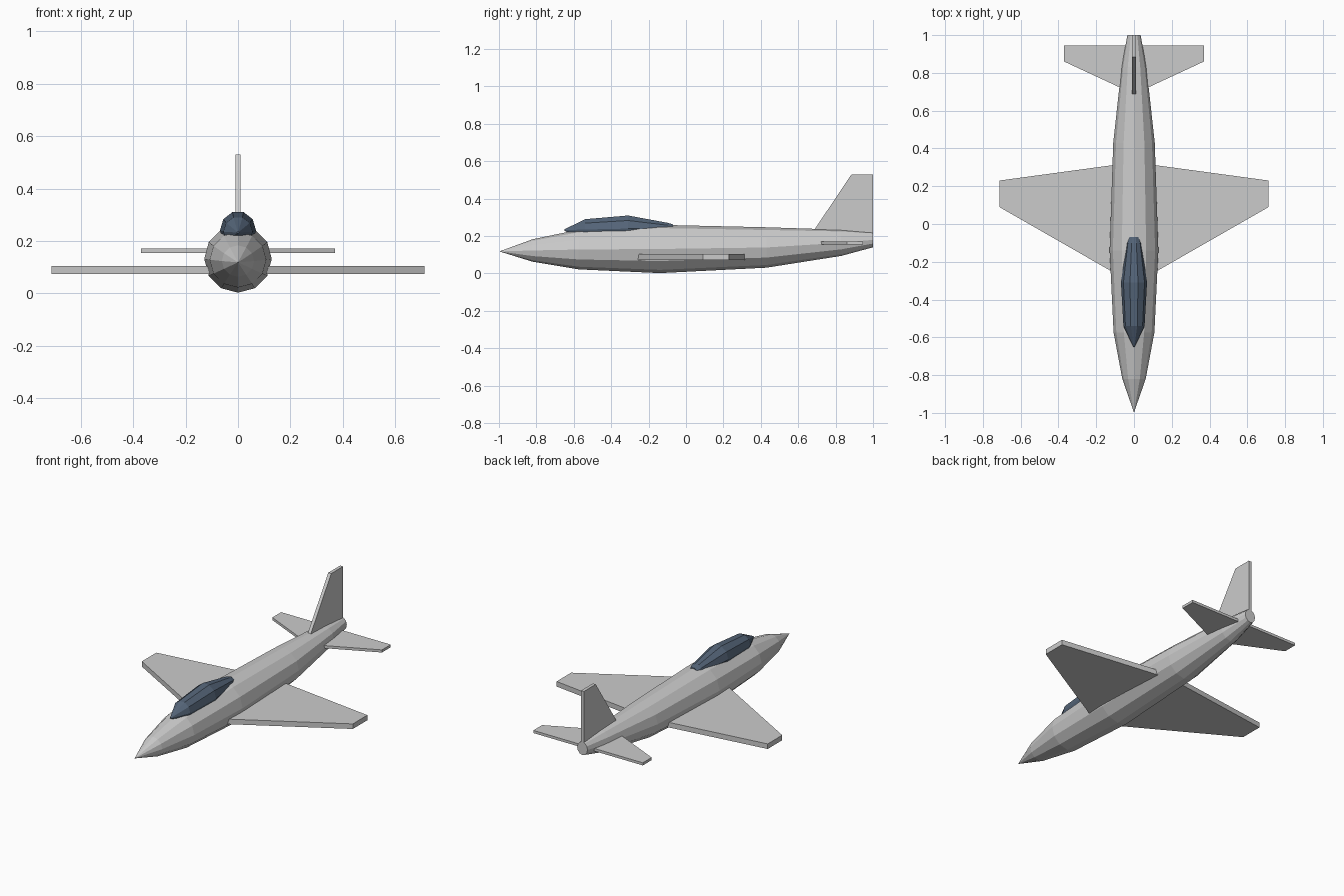
import bpy, bmesh, math

if "Cube" in bpy.data.objects:
    bpy.data.objects.remove(bpy.data.objects["Cube"])


def finish(name, bm, mat=None):
    bmesh.ops.remove_doubles(bm, verts=bm.verts, dist=1e-5)
    bmesh.ops.recalc_face_normals(bm, faces=bm.faces)
    me = bpy.data.meshes.new(name)
    bm.to_mesh(me)
    bm.free()
    ob = bpy.data.objects.new(name, me)
    bpy.context.collection.objects.link(ob)
    if mat:
        me.materials.append(mat)
    return ob


def loft(name, stations, sides, phase=0.0, mat=None):
    """Skin rings given as (y, centre z, half width, half height)."""
    bm = bmesh.new()
    rings = []
    for y, zc, rx, rz in stations:
        angles = [phase + 2 * math.pi * i / sides for i in range(sides)]
        rings.append([bm.verts.new((rx * math.sin(a), y, zc + rz * math.cos(a))) for a in angles])
    for a, b in zip(rings, rings[1:]):
        for i in range(sides):
            j = (i + 1) % sides
            bm.faces.new((a[i], a[j], b[j], b[i]))
    bm.faces.new(rings[0])
    bm.faces.new(rings[-1])
    bmesh.ops.dissolve_degenerate(bm, edges=bm.edges, dist=1e-5)
    return finish(name, bm, mat)


def plate(name, outline, offset):
    """Extrude a flat outline along an offset vector."""
    bm = bmesh.new()
    face = bm.faces.new([bm.verts.new(p) for p in outline])
    ext = bmesh.ops.extrude_face_region(bm, geom=[face])
    verts = [v for v in ext["geom"] if isinstance(v, bmesh.types.BMVert)]
    bmesh.ops.translate(bm, verts=verts, vec=offset)
    return finish(name, bm)


glass = bpy.data.materials.new("canopy_glass")
glass.diffuse_color = (0.09, 0.13, 0.19, 1)
glass.use_nodes = True
glass.node_tree.nodes["Principled BSDF"].inputs["Base Color"].default_value = glass.diffuse_color

# Fuselage: twelve-sided loft from pointed nose to small blunt tail
loft("fuselage", [
    (-0.995, 0.118, 0.001, 0.001),
    (-0.82, 0.123, 0.062, 0.060),
    (-0.575, 0.128, 0.108, 0.106),
    (-0.14, 0.131, 0.129, 0.129),
    (0.43, 0.139, 0.110, 0.108),
    (0.83, 0.164, 0.066, 0.070),
    (1.0, 0.180, 0.035, 0.040),
], 12)

# Canopy: ten-sided faceted bubble sunk into the fuselage
loft("canopy", [
    (-0.65, 0.232, 0.004, 0.004),
    (-0.54, 0.235, 0.056, 0.058),
    (-0.31, 0.240, 0.069, 0.0735),
    (-0.10, 0.237, 0.040, 0.036),
    (-0.07, 0.237, 0.028, 0.027),
], 10, math.pi / 10, glass)

# Wings and tailplanes, one plate per side
for side, s in (("right", 1), ("left", -1)):
    plate(side + "_wing", [(s * x, y, 0.073) for x, y in
          ((0.05, -0.29), (0.713, 0.09), (0.713, 0.23), (0.05, 0.32))], (0, 0, 0.031))
    plate(side + "_tailplane", [(s * x, y, 0.154) for x, y in
          ((0.015, 0.695), (0.37, 0.86), (0.37, 0.945), (0.015, 0.945))], (0, 0, 0.016))

# Upright tail fin
plate("tail_fin", [(-0.01, y, z) for y, z in
      ((0.65, 0.18), (0.885, 0.53), (1.0, 0.53), (1.0, 0.18))], (0.02, 0, 0))
